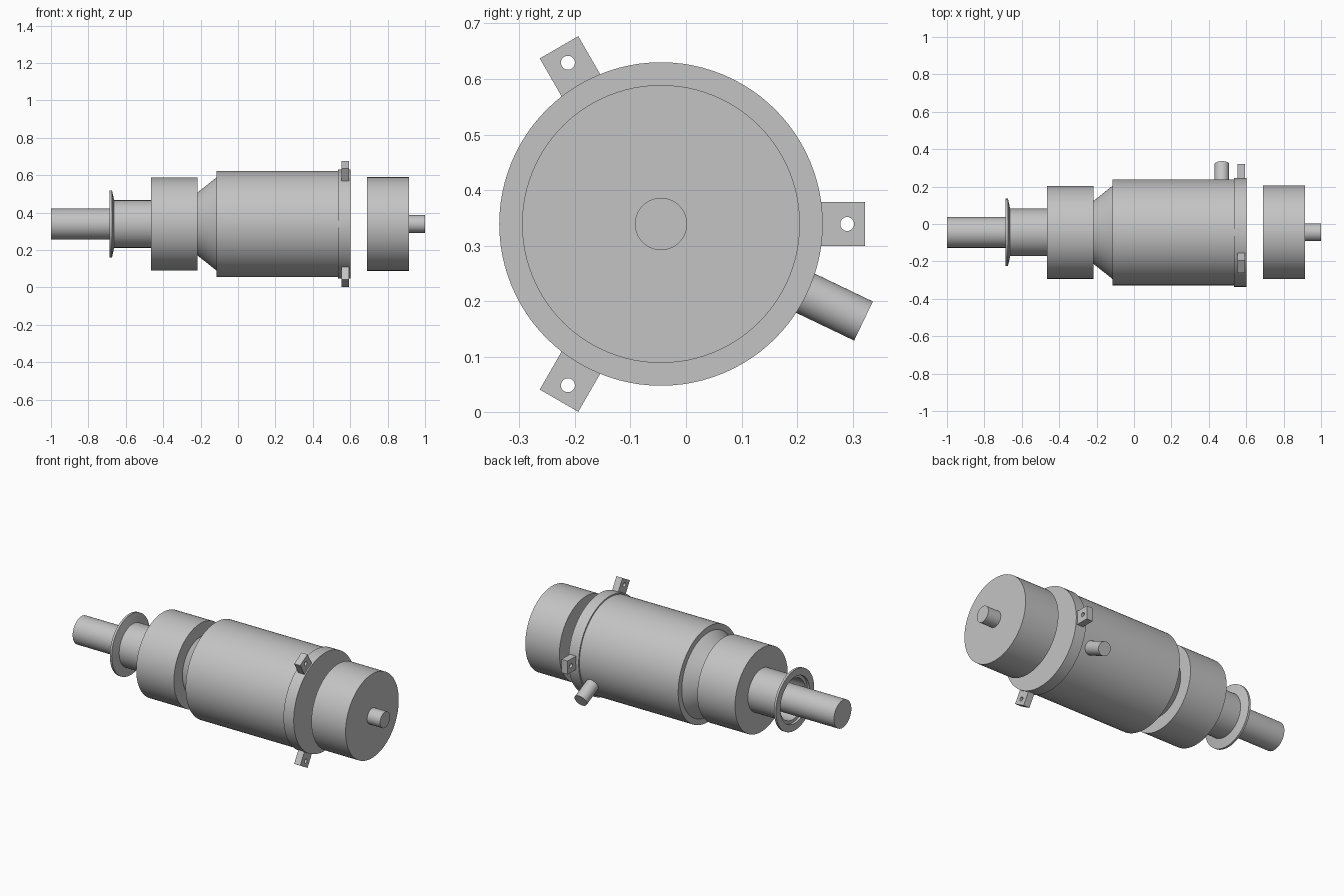
import bpy, bmesh, math
from mathutils import Matrix, Vector

if "Cube" in bpy.data.objects:
    bpy.data.objects.remove(bpy.data.objects["Cube"], do_unlink=True)

AXIS = Vector((0, -0.045, 0.339))   # main axis runs along x through this point
SIDES = 96

steel = bpy.data.materials.new("grey steel")
steel.use_nodes = True
GREY = (0.55, 0.55, 0.55, 1)
steel.diffuse_color = GREY
steel.node_tree.nodes["Principled BSDF"].inputs["Base Color"].default_value = GREY


def finish(name, bm, smooth=True):
    bmesh.ops.recalc_face_normals(bm, faces=bm.faces)
    mesh = bpy.data.meshes.new(name)
    bm.to_mesh(mesh)
    bm.free()
    mesh.materials.append(steel)
    ob = bpy.data.objects.new(name, mesh)
    bpy.context.collection.objects.link(ob)
    if smooth:
        bpy.ops.object.select_all(action="DESELECT")
        ob.select_set(True)
        bpy.context.view_layer.objects.active = ob
        bpy.ops.object.shade_smooth_by_angle(angle=math.radians(25))
    return ob


def lathe(name, profile, closed=False):
    """Spin (x, radius) points around the main axis."""
    bm = bmesh.new()
    verts = [bm.verts.new(AXIS + Vector((x, 0, r))) for x, r in profile]
    pairs = list(zip(verts, verts[1:]))
    if closed:
        pairs.append((verts[-1], verts[0]))
    edges = [bm.edges.new(p) for p in pairs]
    bmesh.ops.spin(bm, geom=verts + edges, cent=AXIS, axis=(1, 0, 0),
                   angle=math.tau, steps=SIDES, use_duplicate=False)
    bmesh.ops.remove_doubles(bm, verts=bm.verts, dist=1e-5)
    return finish(name, bm)


def drum(name, x0, x1, r):
    return lathe(name, [(x0, 0), (x0, r), (x1, r), (x1, 0)])


def radial(angle):
    """Local x points outward from the main axis, local z runs along it."""
    out = Vector((0, math.cos(angle), math.sin(angle)))
    along = Vector((1, 0, 0))
    side = along.cross(out)
    return Matrix.Translation(AXIS) @ Matrix((out, side, along)).transposed().to_4x4()


# Shaft, open connector tube with bevelled flange, and rear drum
drum("shaft", -1.0, -0.46, 0.082)
lathe("connector_tube", [
    (-0.46, 0.127), (-0.662, 0.127), (-0.674, 0.18), (-0.687, 0.18),
    (-0.687, 0.138), (-0.672, 0.138), (-0.672, 0.12), (-0.46, 0.12)], closed=True)
drum("rear_drum", -0.465, -0.217, 0.248)

# Main body with its cone, and the mounting collar
lathe("main_body", [(-0.217, 0), (-0.217, 0.168), (-0.115, 0.249),
                    (-0.115, 0.283), (0.54, 0.283), (0.54, 0)])
drum("mounting_collar", 0.535, 0.602, 0.291)

# Separate front drum and its stub shaft
drum("front_drum", 0.69, 0.915, 0.25)
drum("front_stub", 0.91, 1.0, 0.047)

# Three drilled lugs around the collar
for i in range(3):
    frame = radial(i * math.tau / 3)
    bm = bmesh.new()
    bmesh.ops.create_cube(bm, size=1, matrix=frame @ Matrix.Translation((0.3235, 0, 0.574))
                          @ Matrix.Diagonal((0.087, 0.08, 0.04, 1)))
    lug = finish(f"lug_{i + 1}", bm, smooth=False)
    bm = bmesh.new()
    bmesh.ops.create_cone(bm, cap_ends=True, segments=32, radius1=0.0125, radius2=0.0125,
                          depth=0.1, matrix=frame @ Matrix.Translation((0.335, 0, 0.574)))
    cutter = finish("lug_hole_cutter", bm)
    cutter.hide_render = True
    mod = lug.modifiers.new("hole", "BOOLEAN")
    mod.operation = "DIFFERENCE"
    mod.solver = "EXACT"
    mod.object = cutter
    bpy.ops.object.select_all(action="DESELECT")
    lug.select_set(True)
    bpy.context.view_layer.objects.active = lug
    bpy.ops.object.modifier_apply(modifier=mod.name)
    bpy.data.objects.remove(cutter, do_unlink=True)
    bpy.ops.object.shade_smooth_by_angle(angle=math.radians(25))

# Side port pointing outward and down
bm = bmesh.new()
bmesh.ops.create_cone(bm, cap_ends=True, segments=48, radius1=0.039, radius2=0.039, depth=0.134,
                      matrix=radial(math.radians(-25.6)) @ Matrix.Translation((0.337, 0, 0.47))
                      @ Matrix.Rotation(math.pi / 2, 4, "Y"))
finish("side_port", bm)
